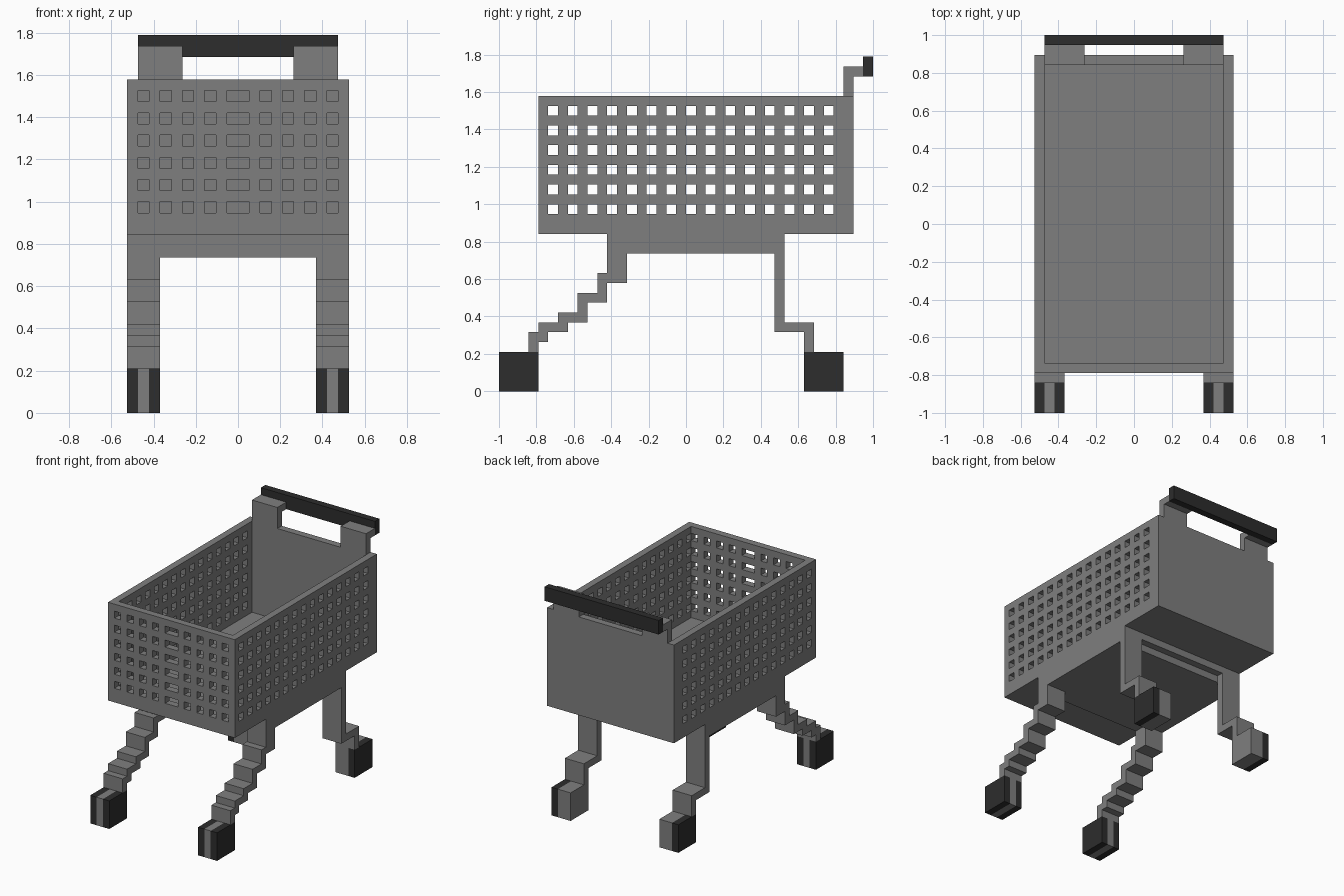
import bpy
import bmesh
from mathutils import Vector

U = 2 / 38  # one block of the model

cube = bpy.data.objects.get("Cube")
if cube:
    bpy.data.objects.remove(cube, do_unlink=True)


def make_material(name, value):
    mat = bpy.data.materials.new(name)
    mat.use_nodes = True
    colour = (value, value, value, 1)
    mat.diffuse_color = colour
    mat.node_tree.nodes["Principled BSDF"].inputs["Base Color"].default_value = colour
    return mat


GREY = make_material("frame grey", 0.212)
DARK = make_material("rubber dark grey", 0.026)


def finish(name, bm, mat):
    bmesh.ops.recalc_face_normals(bm, faces=bm.faces)
    bmesh.ops.scale(bm, vec=(U, U, U), verts=bm.verts)
    mesh = bpy.data.meshes.new(name)
    bm.to_mesh(mesh)
    bm.free()
    mesh.materials.append(mat)
    obj = bpy.data.objects.new(name, mesh)
    bpy.context.collection.objects.link(obj)
    return obj


def thicken(bm, offset):
    """Extrude every face of a flat sheet into a solid."""
    result = bmesh.ops.extrude_face_region(bm, geom=bm.faces[:], use_keep_orig=True)
    verts = [v for v in result["geom"] if isinstance(v, bmesh.types.BMVert)]
    bmesh.ops.translate(bm, vec=offset, verts=verts)


def box(name, x, y, z, mat):
    bm = bmesh.new()
    bmesh.ops.create_cube(bm, size=1)
    for v in bm.verts:
        v.co = Vector([r[0] if c < 0 else r[1] for c, r in zip(v.co, (x, y, z))])
    return finish(name, bm, mat)


def profile(name, points, x, mat):
    """Side outline (y, z) extruded across x."""
    bm = bmesh.new()
    bm.faces.new([bm.verts.new((x[0], y, z)) for y, z in points])
    thicken(bm, (x[1] - x[0], 0, 0))
    return finish(name, bm, mat)


def perforated(name, span, place, offset, is_hole):
    """Wall of unit cells, with the cells chosen by is_hole left open."""
    bm = bmesh.new()
    for a in range(*span):
        for z in range(16, 30):
            if z in range(18, 30, 2) and is_hole(a):
                continue
            bm.faces.new([bm.verts.new(place(a + i, z + j))
                          for i, j in ((0, 0), (1, 0), (1, 1), (0, 1))])
    bmesh.ops.remove_doubles(bm, verts=bm.verts, dist=0.001)
    thicken(bm, offset)
    return finish(name, bm, GREY)


def span(side, a, b):
    return tuple(sorted((side * a, side * b)))


# Basket
perforated("basket_front", (-9, 9), lambda a, z: (a, -15, z), (0, 1, 0),
           lambda a: a in (-9, -7, -5, -3, -1, 0, 2, 4, 6, 8))
box("basket_back", (-9, 9), (16, 17), (16, 30), GREY)
box("basket_floor", (-9, 9), (-14, 16), (16, 17), GREY)

# Under-frame with a stepped rear edge
box("underframe_upper", (-10, 10), (-8, 10), (15, 16), GREY)
box("underframe_lower", (-10, 10), (-8, 9), (14, 15), GREY)

# Handle
box("handle_bar", (-9, 9), (18, 19), (32, 34), DARK)

BRACKET = [(16, 30), (17, 30), (17, 32), (18, 32), (18, 33), (16, 33)]
FRONT_LEG = [(-6, 14), (-6, 11), (-8, 11), (-8, 9), (-10, 9), (-10, 7),
             (-12, 7), (-12, 6), (-14, 6), (-14, 5), (-15, 5), (-15, 4),
             (-16, 4), (-16, 6), (-15, 6), (-15, 7), (-13, 7), (-13, 8),
             (-11, 8), (-11, 10), (-9, 10), (-9, 12), (-8, 12), (-8, 14)]
REAR_LEG = [(9, 15), (9, 6), (12, 6), (12, 4), (13, 4), (13, 7), (10, 7), (10, 15)]

# Mirrored parts
for side, label in ((1, "left"), (-1, "right")):
    perforated("basket_side_" + label, (-15, 17),
               lambda a, z: (side * 10, a, z), (-side, 0, 0),
               lambda a: a in range(-14, 15, 2))
    profile("handle_bracket_" + label, BRACKET, span(side, 5, 9), GREY)
    profile("front_leg_" + label, FRONT_LEG, span(side, 7, 10), GREY)
    profile("rear_leg_" + label, REAR_LEG, span(side, 7, 10), GREY)

    # Front wheels: dark discs either side of a grey core
    box("front_wheel_inner_" + label, span(side, 7, 8), (-19, -15), (0, 4), DARK)
    box("front_wheel_core_" + label, span(side, 8, 9), (-19, -15), (0, 4), GREY)
    box("front_wheel_outer_" + label, span(side, 9, 10), (-19, -15), (0, 4), DARK)

    # Rear wheels: grey core with a dark outer disc
    box("rear_wheel_core_" + label, span(side, 7, 9), (12, 16), (0, 4), GREY)
    box("rear_wheel_outer_" + label, span(side, 9, 10), (12, 16), (0, 4), DARK)
